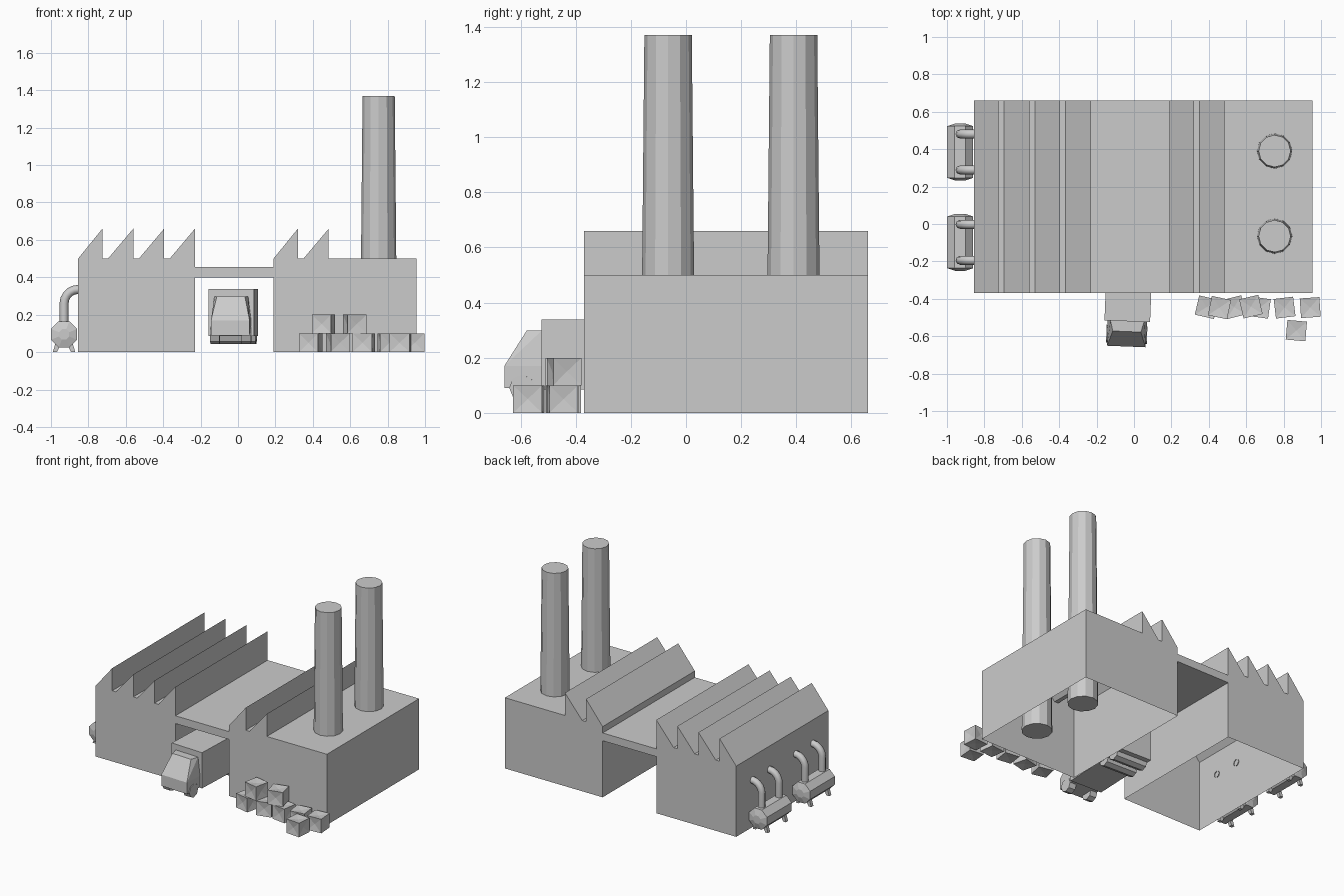
import bpy, bmesh, math
from mathutils import Vector, Matrix

if "Cube" in bpy.data.objects:
    bpy.data.objects.remove(bpy.data.objects["Cube"])

Y0, Y1 = -0.37, 0.66          # front and back of the halls


def finish(bm, name, matrix=None):
    bmesh.ops.recalc_face_normals(bm, faces=bm.faces)
    if matrix is not None:
        bm.transform(matrix)
    me = bpy.data.meshes.new(name)
    bm.to_mesh(me)
    bm.free()
    ob = bpy.data.objects.new(name, me)
    bpy.context.collection.objects.link(ob)
    return ob


def hall(name, x0, x1, teeth):
    """Saw-tooth profile extruded along y, open underneath."""
    prof = [(x0, 0)]
    for a, b in teeth:
        prof += [(a, 0.5), (b, 0.66), (b, 0.5)]
    if x1 > teeth[-1][1] + 0.01:
        prof.append((x1, 0.5))
    else:
        prof.pop()
    prof.append((x1, 0))
    bm = bmesh.new()
    f = [bm.verts.new((x, Y0, z)) for x, z in prof]
    b = [bm.verts.new((x, Y1, z)) for x, z in prof]
    bm.faces.new(f)
    bm.faces.new(b[::-1])
    for i in range(len(prof) - 1):
        bm.faces.new((f[i], f[i + 1], b[i + 1], b[i]))
    return finish(bm, name)


def box(name, lo, hi, matrix=None):
    lo, hi = Vector(lo), Vector(hi)
    bm = bmesh.new()
    bmesh.ops.create_cube(bm, size=1)
    bm.transform(Matrix.Translation((lo + hi) / 2) @ Matrix.Diagonal((*(hi - lo), 1)))
    return finish(bm, name, matrix)


def hull(name, pts, matrix=None):
    bm = bmesh.new()
    for p in pts:
        bm.verts.new(p)
    bmesh.ops.convex_hull(bm, input=bm.verts)
    bmesh.ops.dissolve_limit(bm, angle_limit=0.01, verts=bm.verts, edges=bm.edges)
    return finish(bm, name, matrix)


def cylinder(name, r1, r2, depth, sides, matrix):
    bm = bmesh.new()
    bmesh.ops.create_cone(bm, cap_ends=True, segments=sides,
                          radius1=r1, radius2=r2, depth=depth)
    return finish(bm, name, matrix)


# Halls and linking roof
hall("left_hall", -0.855, -0.23,
     [(-0.855, -0.725), (-0.695, -0.56), (-0.53, -0.395), (-0.365, -0.23)])
hall("right_hall", 0.19, 0.955, [(0.19, 0.32), (0.35, 0.485)])
box("link_roof", (-0.23, Y0, 0.40), (0.19, Y1, 0.455))

# Chimneys
for i, y in enumerate((-0.065, 0.39)):
    cylinder(f"chimney_{i}", 0.099, 0.086, 1.37, 12, Matrix.Translation((0.752, y, 0.685)))

# Tanks with legs and elbow pipes
TX, TZ = -0.93, 0.095
for i, yc in enumerate((-0.098, 0.385)):
    tank = []
    for dy, r in ((-0.152, 0.03), (-0.138, 0.0755), (0.138, 0.0755), (0.152, 0.03)):
        for k in range(8):
            a = math.radians(22.5 + 45 * k)
            tank.append((TX + r * math.cos(a), yc + dy, TZ + r * math.sin(a)))
    hull(f"tank_{i}", tank)
    for s in (-1, 1):
        for t in (-1, 1):
            y = yc + t * 0.1
            hull(f"tank_{i}_leg", [(TX + s * x, y + w, z) for w in (-0.012, 0.012)
                                   for x, z in ((0.015, 0.045), (0.045, 0.05), (0.038, 0), (0.06, 0))])
        cu = bpy.data.curves.new(f"tank_{i}_pipe", 'CURVE')
        cu.dimensions = '3D'
        cu.bevel_depth = 0.024
        cu.bevel_resolution = 2
        path = [(TX, 0.14), *[(TX + 0.075 * (1 - math.cos(a)), 0.26 + 0.075 * math.sin(a))
                              for a in (math.pi / 2 * k / 5 for k in range(6))], (-0.85, 0.335)]
        sp = cu.splines.new('POLY')
        sp.points.add(len(path) - 1)
        for p, (x, z) in zip(sp.points, path):
            p.co = (x, yc + s * 0.096, z, 1)
        pipe = bpy.data.objects.new(f"tank_{i}_pipe", cu)
        bpy.context.collection.objects.link(pipe)

# Lorry, slightly turned, in the gateway (local origin at trailer front)
lorry = Matrix.Translation((-0.036, -0.52, 0)) @ Matrix.Rotation(math.radians(-2.3), 4, 'Z')
box("lorry_trailer", (-0.122, 0, 0.085), (0.122, 0.52, 0.338), lorry)
cab = []
for s in (-1, 1):
    for y, z, w in ((0, 0.298, 0.09), (-0.055, 0.298, 0.075), (-0.135, 0.17, 0.103),
                    (-0.135, 0.09, 0.103), (0, 0.17, 0.106), (0, 0.09, 0.106)):
        cab.append((s * w, y, z))
hull("lorry_cab", cab, lorry)
turn = Matrix.Rotation(math.pi / 2, 4, 'Y')
for s in (-1, 1):
    cylinder("lorry_front_wheel", 0.047, 0.047, 0.05, 8,
             lorry @ Matrix.Translation((s * 0.084, -0.07, 0.091)) @ turn)
for y in (0.34, 0.44):
    cylinder("lorry_rear_wheels", 0.047, 0.047, 0.235, 8,
             lorry @ Matrix.Translation((0, y, 0.091)) @ turn)

# Crates with dished faces: x, y, level, turn
for i, (x, y, lev, rot) in enumerate((
        (0.388, -0.445, 0, -13), (0.535, -0.445, 0, 14), (0.672, -0.447, 0, -8),
        (0.457, -0.447, 1, -12), (0.625, -0.442, 1, 13),
        (0.805, -0.447, 0, 7), (0.942, -0.447, 0, 4), (0.868, -0.57, 0, -5))):
    bm = bmesh.new()
    bmesh.ops.create_cube(bm, size=0.105)
    bmesh.ops.poke(bm, faces=bm.faces[:], offset=-0.008)
    finish(bm, f"crate_{i}", Matrix.Translation((x, y, 0.05 + 0.1 * lev))
           @ Matrix.Rotation(math.radians(rot), 4, 'Z') @ Matrix.Diagonal((1, 1, 0.95, 1)))
